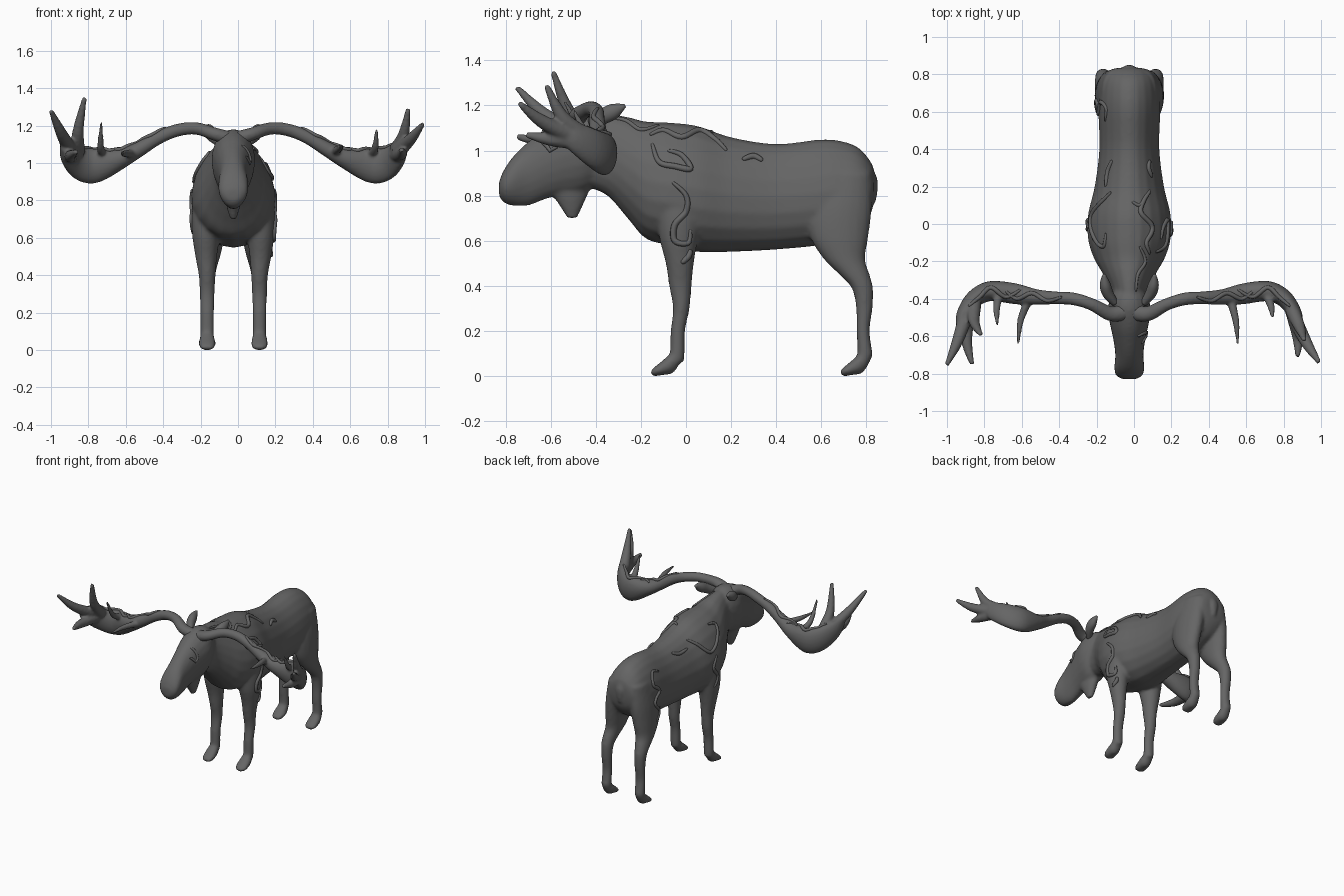
import bpy, bmesh, math
from mathutils import Vector
from mathutils.bvhtree import BVHTree

cube = bpy.data.objects.get("Cube")
if cube:
    bpy.data.objects.remove(cube)

hide = bpy.data.materials.new("dark grey hide")
hide.use_nodes = True
hide.diffuse_color = (0.13, 0.13, 0.13, 1)
hide.node_tree.nodes["Principled BSDF"].inputs["Base Color"].default_value = hide.diffuse_color

MID = -0.025          # the animal's own centre line
X, Y, Z = Vector((1, 0, 0)), Vector((0, 1, 0)), Vector((0, 0, 1))


def smooth_rows(rows, steps=5):
    """Catmull-Rom interpolation of rows of any width."""
    rows = [Vector(r) for r in rows]
    out = []
    for i in range(len(rows) - 1):
        p0, p1 = rows[max(i - 1, 0)], rows[i]
        p2, p3 = rows[i + 1], rows[min(i + 2, len(rows) - 1)]
        for k in range(steps):
            t = k / steps
            out.append(0.5 * (2 * p1 + (p2 - p0) * t + (2 * p0 - 5 * p1 + 4 * p2 - p3) * t * t
                              + (3 * p1 - p0 - 3 * p2 + p3) * t ** 3))
    return out + [rows[-1]]


def loft(bm, rows, axes=None, egg=0.0, sides=20):
    """Skin ellipses (x, y, z, half width, half height) along a path."""
    rows = smooth_rows(rows)
    centres = [Vector(r[:3]) for r in rows]
    rings = []
    for i, r in enumerate(rows):
        if axes:
            u, v = axes
        else:
            along = (centres[min(i + 1, len(rows) - 1)] - centres[max(i - 1, 0)]).normalized()
            u = along.cross(Z if abs(along.z) < 0.9 else Y).normalized()
            v = u.cross(along)
        ring = []
        for k in range(sides):
            a = 2 * math.pi * k / sides
            w = math.cos(a) * (1 - egg * math.sin(a))
            ring.append(bm.verts.new(centres[i] + u * w * max(r[3], 0.004)
                                     + v * math.sin(a) * max(r[4], 0.004)))
        rings.append(ring)
    for a, b in zip(rings, rings[1:]):
        for k in range(sides):
            n = (k + 1) % sides
            bm.faces.new((a[k], a[n], b[n], b[k]))
    bm.faces.new(rings[0][::-1])
    bm.faces.new(rings[-1])


def finish(name, bm, voxel=None, relax=0):
    """Turn a bmesh into an object, optionally fused into one skin."""
    bmesh.ops.recalc_face_normals(bm, faces=bm.faces)
    mesh = bpy.data.meshes.new(name)
    bm.to_mesh(mesh)
    bm.free()
    mesh.materials.append(hide)
    mesh.polygons.foreach_set("use_smooth", [True] * len(mesh.polygons))
    obj = bpy.data.objects.new(name, mesh)
    bpy.context.collection.objects.link(obj)
    if voxel:
        fuse = obj.modifiers.new("fuse", 'REMESH')
        fuse.mode, fuse.voxel_size, fuse.use_smooth_shade = 'VOXEL', voxel, True
        soft = obj.modifiers.new("soften", 'SMOOTH')
        soft.factor, soft.iterations = 0.5, relax
    return obj


def side_rows(rows):
    """Rows of (y, top, bottom, half width) on the centre line."""
    return [(MID, y, (t + b) / 2, w, (t - b) / 2) for y, t, b, w in rows]


# Trunk and neck
bm = bmesh.new()
loft(bm, side_rows([
    (.835, .91, .79, .06), (.82, .95, .72, .11), (.77, 1.01, .65, .145), (.7, 1.04, .61, .16),
    (.6, 1.05, .58, .165), (.4, 1.03, .56, .16), (.2, 1.06, .55, .185), (.05, 1.11, .55, .22),
    (-.08, 1.125, .58, .22), (-.18, 1.13, .61, .19), (-.26, 1.15, .7, .145),
    (-.35, 1.165, .8, .1), (-.45, 1.17, .84, .085)]), (X, Z), egg=.14)

# Head and muzzle
loft(bm, side_rows([
    (-.34, 1.12, .93, .06), (-.38, 1.17, .86, .095), (-.46, 1.18, .81, .115),
    (-.55, 1.145, .8, .1), (-.62, 1.1, .785, .085), (-.7, 1.04, .755, .075),
    (-.77, .97, .755, .08), (-.81, .91, .77, .07), (-.83, .86, .8, .035)]), (X, Z), egg=-.12)

# Throat bell
loft(bm, [(MID, -.51, .9, .05, .1), (MID, -.515, .82, .045, .085), (MID, -.51, .76, .034, .055),
          (MID, -.505, .7, .016, .022)], (X, Y))

# Legs and hooves; each row is (offset from centre line, z, front y, back y, half width)
FORE = [(.13, .9, -.12, .08, .06), (.135, .75, -.13, .08, .085), (.145, .62, -.12, .055, .075),
        (.145, .5, -.09, .035, .058), (.14, .4, -.075, .025, .045), (.14, .3, -.058, .016, .04),
        (.14, .2, -.068, -.004, .037), (.14, .1, -.072, -.006, .037), (.14, .06, -.085, -.01, .035)]
HIND = [(.085, .9, .6, .82, .06), (.1, .75, .54, .825, .075), (.115, .62, .55, .81, .07),
        (.125, .52, .61, .795, .06), (.135, .45, .68, .815, .05), (.14, .39, .735, .83, .043),
        (.14, .3, .755, .828, .038), (.14, .2, .757, .815, .036), (.14, .1, .76, .827, .037),
        (.14, .06, .745, .815, .035)]
for s in (-1, 1):
    for leg, toe in ((FORE, -.155), (HIND, .685)):
        loft(bm, [(MID + s * o, (f + b) / 2, z, w, (b - f) / 2) for o, z, f, b, w in leg], (X, Y))
        x = MID + s * .14
        loft(bm, [(x, toe + .14, .1, .02, .02), (x, toe + .1, .062, .038, .048),
                  (x, toe + .055, .038, .045, .034), (x, toe + .02, .021, .042, .022),
                  (x, toe, .014, .025, .012)], (X, Z))

# Stub tail
loft(bm, [(MID, .8, .92, .03, .03), (MID, .832, .86, .032, .02), (MID, .832, .77, .015, .012)], (X, Y))
body = finish("body", bm, .011, 5)

# Ears, cupped leaf shapes swept backward
for s, side in ((1, "left"), (-1, "right")):
    bm = bmesh.new()
    loft(bm, [(MID + s * .08, -.42, 1.12, .02, .03), (MID + s * .115, -.37, 1.15, .03, .035),
              (MID + s * .13, -.32, 1.175, .028, .034), (MID + s * .135, -.27, 1.2, .008, .008)])
    finish(side + "_ear", bm)

# Antlers: beam and curved palm shared by both sides, tines differ
BEAM = [(.02, -.47, 1.13, .045, .04), (.1, -.48, 1.155, .04, .035), (.2, -.43, 1.185, .033, .033),
        (.3, -.4, 1.175, .034, .034), (.4, -.395, 1.135, .035, .035), (.5, -.39, 1.075, .042, .04),
        (.6, -.375, 1.025, .055, .055), (.7, -.36, .995, .055, .085), (.77, -.365, .985, .052, .095),
        (.84, -.41, 1.01, .045, .085), (.89, -.49, 1.06, .036, .065), (.905, -.56, 1.1, .02, .035)]
TINES = {
    1: [((.87, -.46, 1.07), (.91, -.55, 1.15), (.935, -.62, 1.29)),
        ((.88, -.5, 1.06), (.95, -.64, 1.13), (1.015, -.74, 1.21)),
        ((.87, -.46, 1.04), (.9, -.6, 1.05), (.9, -.71, 1.07)),
        ((.74, -.39, 1.05), (.76, -.45, 1.09), (.765, -.5, 1.18)),
        ((.54, -.4, 1.06), (.57, -.52, 1.08), (.58, -.64, 1.09))],
    -1: [((.83, -.43, 1.06), (.83, -.52, 1.17), (.795, -.59, 1.35)),
         ((.87, -.48, 1.07), (.92, -.63, 1.16), (.975, -.75, 1.28)),
         ((.86, -.45, 1.03), (.87, -.62, 1.04), (.84, -.75, 1.06)),
         ((.7, -.38, 1.05), (.71, -.46, 1.09), (.705, -.54, 1.22)),
         ((.53, -.39, 1.05), (.58, -.51, 1.05), (.595, -.64, 1.05))]}
antlers = {}
for s, side in ((1, "left"), (-1, "right")):
    bm = bmesh.new()
    loft(bm, [(MID + s * o, *rest) for o, *rest in BEAM])
    for n, tine in enumerate(TINES[s]):
        big = .036 if n < 3 else .022
        loft(bm, [(MID + s * o, y, z, big * f, big * f)
                  for (o, y, z), f in zip(tine, (1.1, .85, .35))], sides=12)
    antlers[s] = finish(side + "_antler", bm, .009, 3)

# Raised winding tendrils, projected onto the finished skin
bpy.context.view_layer.update()
deps = bpy.context.evaluated_depsgraph_get()


def tendrils(name, target, direction, paths, start, radius):
    """Lay round strands on target; path points are in the plane facing direction."""
    tree = BVHTree.FromObject(target, deps)
    data = bpy.data.curves.new(name, 'CURVE')
    data.dimensions, data.bevel_depth, data.bevel_resolution = '3D', radius, 2
    data.use_fill_caps = True
    for path in paths:
        hits = []
        for a, b in smooth_rows(path, 7):
            origin = Vector((start, a, b)) if direction.x else Vector((a, b, start))
            hit = tree.ray_cast(origin, direction)[0]
            if hit:
                hits.append(hit)
        if len(hits) < 3:
            continue
        spline = data.splines.new('POLY')
        spline.points.add(len(hits) - 1)
        for i, (p, h) in enumerate(zip(spline.points, hits)):
            p.co = (*h, 1)
            p.radius = .35 + .65 * math.sin(math.pi * i / (len(hits) - 1)) ** .5
        spline.use_smooth = True
    data.materials.append(hide)
    bpy.context.collection.objects.link(bpy.data.objects.new(name, data))


tendrils("left_shoulder_tendrils", body, -X, [
    [(-.16, 1.07), (-.1, 1.09), (-.02, 1.06), (.06, 1.09), (.13, 1.05), (.18, 1)],
    [(-.15, 1.03), (-.12, .95), (-.05, .93), (.02, .92), (-.02, .98), (-.08, 1)],
    [(-.06, .86), (0, .8), (0, .73), (-.05, .67), (-.05, .6), (.01, .59), (.02, .65)],
    [(.25, .96), (.3, .975), (.34, .955)], [(-.02, .5), (.01, .53), (.02, .56)]], 1, .014)
tendrils("right_flank_tendrils", body, X, [
    [(.17, 1.02), (.12, .98), (.03, .9), (-.08, .97), (-.12, 1.04), (-.05, 1.06)],
    [(.34, .98), (.28, .96), (.2, .97)], [(-.02, .86), (.02, .78), (-.03, .7), (0, .62)],
    [(.55, .93), (.62, .95), (.65, .87), (.59, .81), (.66, .74), (.6, .66), (.65, .6)]], -1, .013)
tendrils("back_tendrils", body, -Z, [
    [(-.01, .12), (.03, .1), (.06, .14)], [(.03, -.12), (.06, -.2), (.02, -.27), (.01, -.36)],
    [(.02, -.6), (.07, -.58), (.04, -.64)]], 2, .01)
for s, side in ((1, "left"), (-1, "right")):
    tendrils(side + "_antler_tendrils", antlers[s], -Z, [
        [(MID + s * o, y) for o, y in path] for path in (
            [(.36, -.39), (.44, -.41), (.52, -.37), (.6, -.4), (.66, -.36)],
            [(.58, -.35), (.66, -.39), (.74, -.34), (.8, -.39), (.86, -.44)])], 2, .012)
